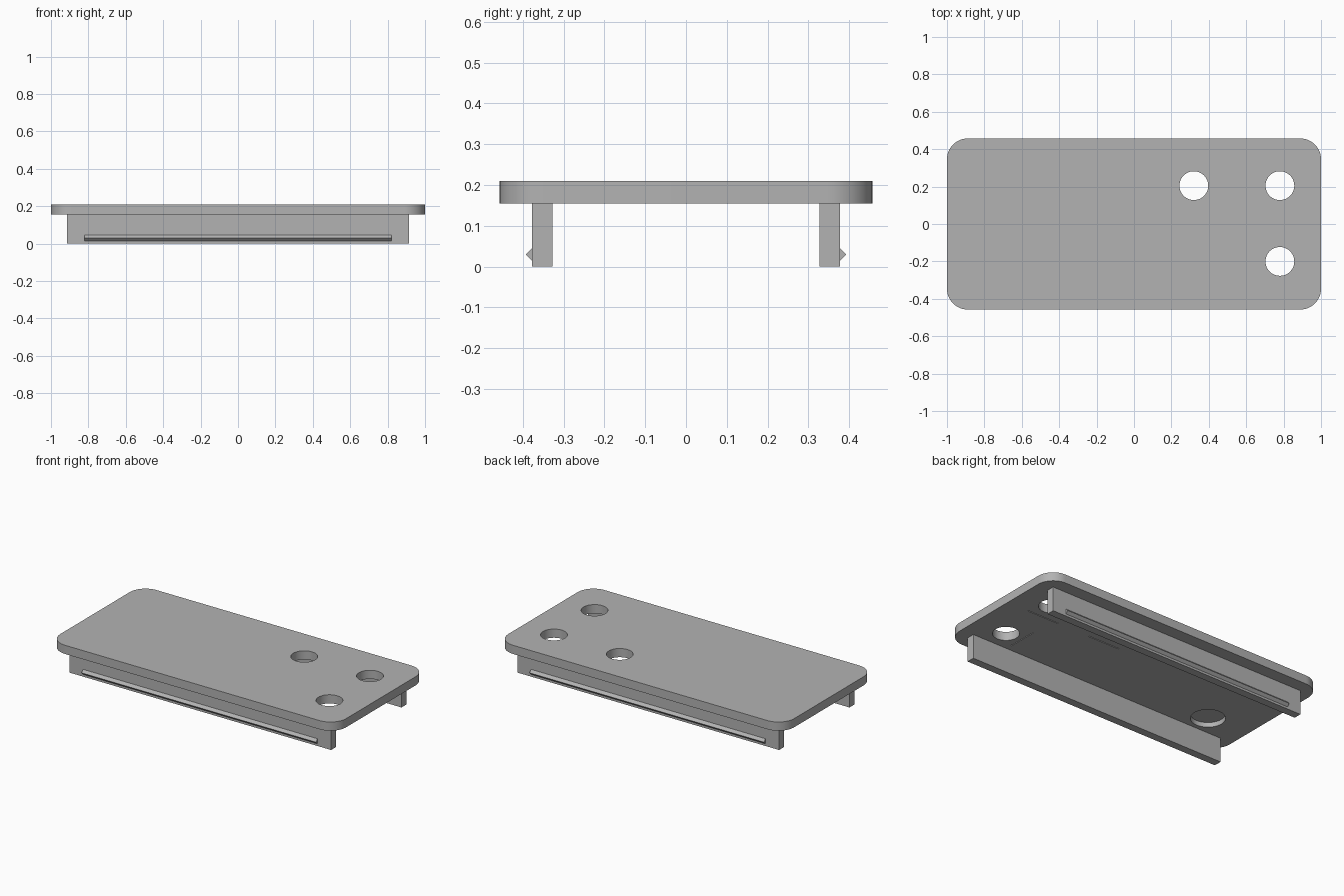
import bpy, bmesh, math
from mathutils import Matrix

if "Cube" in bpy.data.objects:
    bpy.data.objects.remove(bpy.data.objects["Cube"], do_unlink=True)

grey = bpy.data.materials.new("plain grey")
grey.use_nodes = True
grey.diffuse_color = (0.45, 0.45, 0.45, 1)
grey.node_tree.nodes["Principled BSDF"].inputs["Base Color"].default_value = (0.45, 0.45, 0.45, 1)

TOP, UNDER = 0.21, 0.155


def make_object(name, bm):
    bmesh.ops.recalc_face_normals(bm, faces=bm.faces)
    mesh = bpy.data.meshes.new(name)
    bm.to_mesh(mesh)
    bm.free()
    mesh.materials.append(grey)
    obj = bpy.data.objects.new(name, mesh)
    bpy.context.collection.objects.link(obj)
    return obj


def extrude(name, points, vector):
    bm = bmesh.new()
    face = bm.faces.new([bm.verts.new(p) for p in points])
    new = bmesh.ops.extrude_face_region(bm, geom=[face], use_keep_orig=True)["geom"]
    bmesh.ops.translate(bm, vec=vector, verts=[g for g in new if isinstance(g, bmesh.types.BMVert)])
    return make_object(name, bm)


def add_box(bm, center, size):
    m = Matrix.Translation(center) @ Matrix.Diagonal((*size, 1))
    bmesh.ops.create_cube(bm, size=1, matrix=m)


def add_cylinder(bm, x, y, z, radius, depth):
    bmesh.ops.create_cone(bm, cap_ends=True, segments=48, radius1=radius, radius2=radius,
                          depth=depth, matrix=Matrix.Translation((x, y, z)))


# Rounded cover plate
HALF_X, HALF_Y, R = 1.0, 0.457, 0.11
outline = []
for quarter, (sx, sy) in enumerate([(1, 1), (-1, 1), (-1, -1), (1, -1)]):
    for i in range(13):
        a = math.pi / 2 * (quarter + i / 12)
        outline.append((sx * (HALF_X - R) + R * math.cos(a),
                        sy * (HALF_Y - R) + R * math.sin(a), UNDER))
plate = extrude("cover_plate", outline, (0, 0, TOP - UNDER))

# Through holes, blind round recess and fine grooves in the underside
bm = bmesh.new()
for x, y in [(0.32, 0.205), (0.78, 0.205), (0.78, -0.2)]:
    add_cylinder(bm, x, y, UNDER, 0.077, 0.3)
add_cylinder(bm, -0.715, -0.2, UNDER, 0.1, 0.06)
for x in (0.29, 0.74):
    add_box(bm, (x, 0.08, UNDER), (0.22, 0.008, 0.008))
add_box(bm, (0.67, -0.19, UNDER), (0.008, 0.19, 0.008))
cutter = make_object("hole_cutter", bm)
cutter.hide_render = True

cut = plate.modifiers.new("holes", "BOOLEAN")
cut.operation = "DIFFERENCE"
cut.solver = "EXACT"
cut.object = cutter
bpy.ops.object.select_all(action="DESELECT")
plate.select_set(True)
bpy.context.view_layer.objects.active = plate
bpy.ops.object.modifier_apply(modifier=cut.name)
bpy.data.objects.remove(cutter, do_unlink=True)
bpy.ops.object.shade_smooth_by_angle(angle=math.radians(30))

# Long rails below the plate, each with a snap ridge on its outer face
for side, label in [(-1, "front"), (1, "back")]:
    bm = bmesh.new()
    add_box(bm, (0, side * 0.352, UNDER / 2), (1.83, 0.05, UNDER))
    make_object(label + "_rail", bm)
    ridge = [(-0.82, side * 0.376, 0.013), (-0.82, side * 0.393, 0.03),
             (-0.82, side * 0.376, 0.047)]
    extrude(label + "_snap_ridge", ridge, (1.64, 0, 0))
